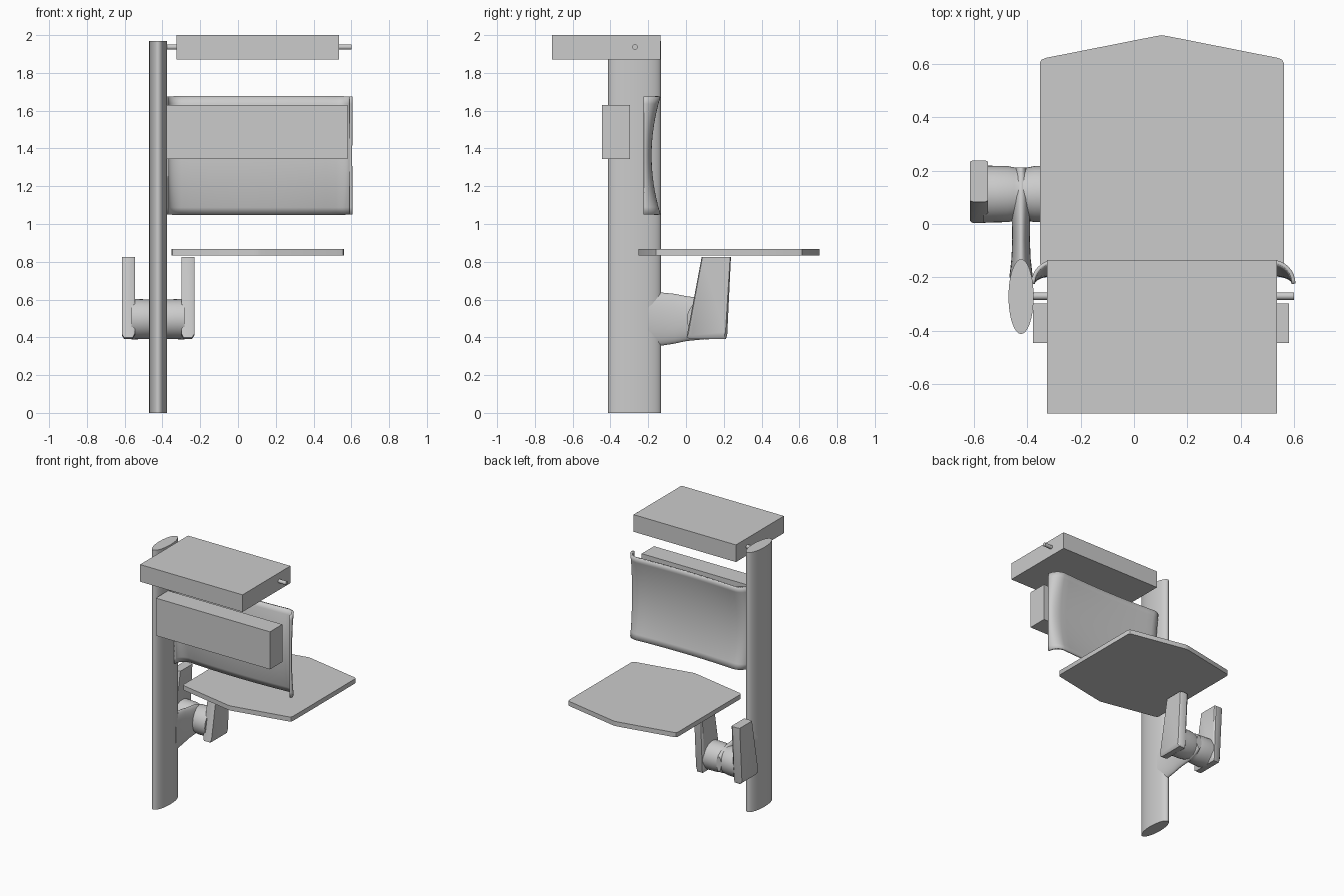
import bpy, bmesh, math
from mathutils import Vector

if "Cube" in bpy.data.objects:
    bpy.data.objects.remove(bpy.data.objects["Cube"])

CX = 0.107       # middle of the seat and panel
POST_X = -0.423  # middle of the post and bracket


def finish(name, bm, bevel=0.0, smooth=None, thickness=0.0):
    bmesh.ops.recalc_face_normals(bm, faces=bm.faces)
    me = bpy.data.meshes.new(name)
    bm.to_mesh(me)
    bm.free()
    ob = bpy.data.objects.new(name, me)
    bpy.context.collection.objects.link(ob)
    if thickness:
        m = ob.modifiers.new("Thickness", 'SOLIDIFY')
        m.thickness, m.offset = thickness, 0
    if bevel:
        m = ob.modifiers.new("Bevel", 'BEVEL')
        m.width, m.segments = bevel, 3
    if smooth:
        bpy.context.view_layer.objects.active = ob
        ob.select_set(True)
        bpy.ops.object.shade_smooth_by_angle(angle=math.radians(smooth))
        ob.select_set(False)
    return ob


def loft(name, rings, **kw):
    bm = bmesh.new()
    vs = [[bm.verts.new(p) for p in r] for r in rings]
    for a, b in zip(vs, vs[1:]):
        for i in range(len(a)):
            j = (i + 1) % len(a)
            bm.faces.new((a[i], a[j], b[j], b[i]))
    bm.faces.new(vs[0])
    bm.faces.new(vs[-1])
    return finish(name, bm, **kw)


def ellipse(c, a, b, n=40):
    c, a, b = Vector(c), Vector(a), Vector(b)
    return [c + a * math.cos(2 * math.pi * i / n) + b * math.sin(2 * math.pi * i / n) for i in range(n)]


def box(name, x0, x1, y0, y1, z0, z1):
    return loft(name, [[(x0, y0, z), (x1, y0, z), (x1, y1, z), (x0, y1, z)] for z in (z0, z1)])


# oval post
loft("post", [ellipse((POST_X, -0.272, z), (0.047, 0, 0), (0, 0.14, 0)) for z in (0, 1.97)], smooth=40)

# top box, its cross rod, and the front box
box("top_box", -0.325, 0.535, -0.71, -0.135, 1.87, 2.0)
loft("cross_rod", [ellipse((x, -0.27, 1.937), (0, 0.014, 0), (0, 0, 0.014), 16) for x in (-0.42, 0.6)], smooth=40)
box("front_box", -0.378, 0.58, -0.445, -0.297, 1.345, 1.63)

# back panel: curled ends, waisted vertically toward the front
bm = bmesh.new()
steps = 8
end = [(0.41 + 0.078 * math.sin(k * math.pi / 2 / steps), math.cos(k * math.pi / 2 / steps)) for k in range(steps + 1)]
mid = [(s * 0.05125, 1 - 0.18 * (1 - (s / 8) ** 2)) for s in range(-7, 8)]
prof = [(-s, c) for s, c in reversed(end)] + mid + end
grid = []
for j in range(17):
    v = j / 8 - 1
    depth = 0.035 + 0.047 * v * v
    grid.append([bm.verts.new((CX + 0.003 + s, -0.224 + depth * c, 1.3625 + 0.3125 * v)) for s, c in prof])
for a, b in zip(grid, grid[1:]):
    for i in range(len(a) - 1):
        bm.faces.new((a[i], a[i + 1], b[i + 1], b[i]))
finish("back_panel", bm, smooth=50, thickness=0.014)

# six-sided seat with softened side corners
W = 0.457
half = [(W, 0.375), (W - 0.006, 0.387), (W - 0.022, 0.394), (0.02, 0.476), (0, 0.479)]
half += [(-x, y) for x, y in reversed(half[:-1])]
outline = half + [(-x, -y) for x, y in half]
loft("seat", [[(CX - 0.003 + x, 0.228 + y, z) for x, y in outline] for z in (0.833, 0.868)], smooth=30)

# bracket neck reaching back from the post: (y, half width, z bottom, z top)
neck = [(-0.2, 0.044, 0.345, 0.65), (-0.13, 0.036, 0.356, 0.637), (-0.06, 0.033, 0.367, 0.63),
        (0.0, 0.034, 0.38, 0.618), (0.1, 0.038, 0.39, 0.605), (0.17, 0.034, 0.41, 0.58), (0.212, 0.02, 0.44, 0.55)]
loft("bracket_neck", [ellipse((POST_X, y, (a + b) / 2), (w, 0, 0), (0, 0, (b - a) / 2))
                      for y, w, a, b in neck], smooth=50)

# cross hub, slightly waisted beside the plates
hub = [(-0.14, 0.107), (-0.10, 0.106), (-0.05, 0.105), (-0.025, 0.1), (0, 0.096)]
hub += [(-x, r) for x, r in reversed(hub[:-1])]
loft("bracket_hub", [ellipse((POST_X + x, 0.112, 0.496), (0, r, 0), (0, 0, r)) for x, r in hub], smooth=50)

# two leaning upright plates
side = [(0.003, 0.40), (0.022, 0.392), (0.212, 0.392), (0.218, 0.41), (0.238, 0.826), (0.083, 0.826)]
for name, sgn in (("left_plate", -1), ("right_plate", 1)):
    rings = []
    for off, grow in ((0.123, -0.022), (0.134, 0), (0.18, 0), (0.192, -0.018)):
        ring = []
        for y, z in side:
            low = z < 0.5
            ring.append((POST_X + sgn * off, y + (-grow if y < 0.1 else grow) * (0.5 if low else 0.25),
                         z - (grow if low else 0)))
        rings.append(ring)
    loft(name, rings, smooth=35)
